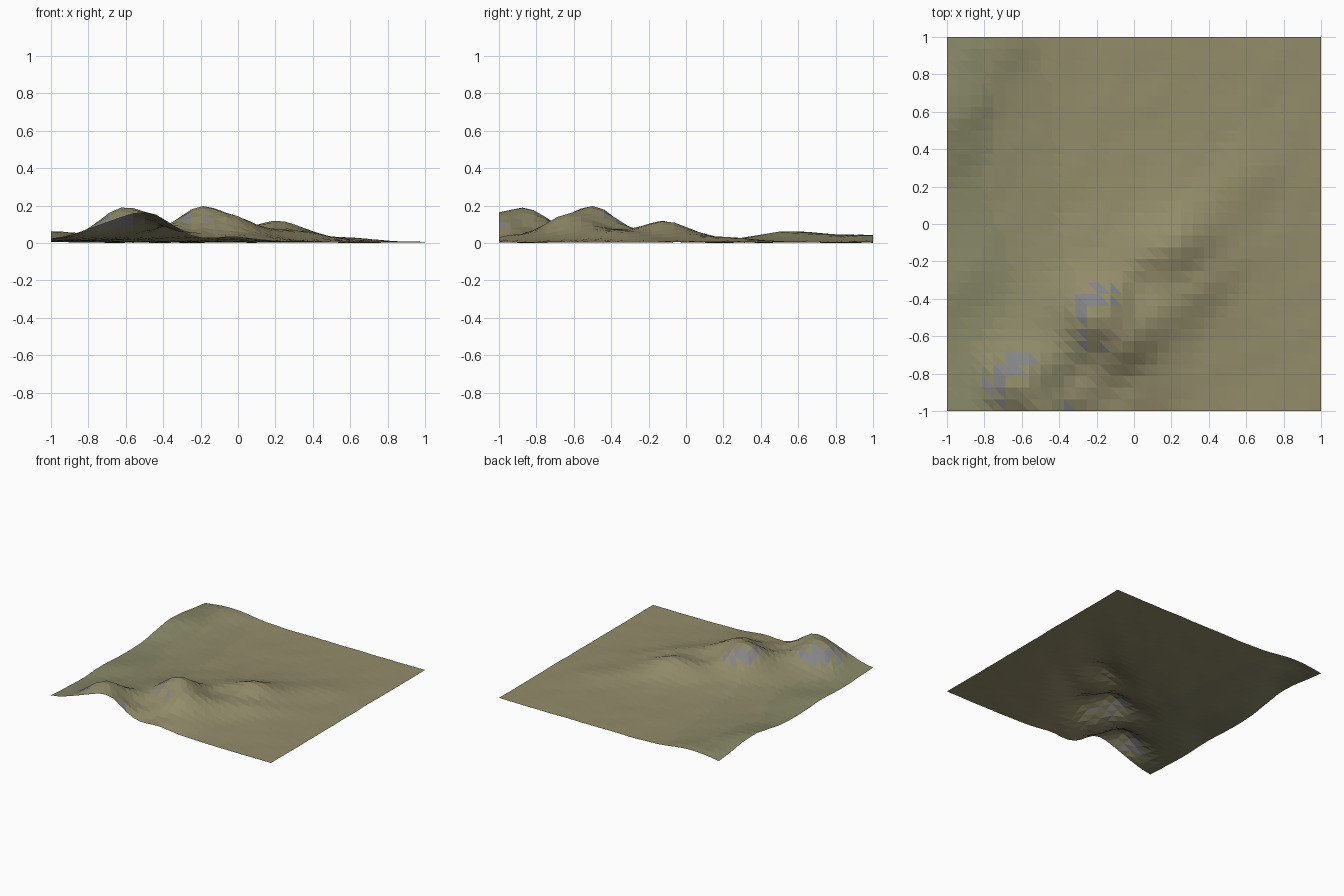
import bpy, bmesh, math
from mathutils import Vector, noise

if "Cube" in bpy.data.objects:
    bpy.data.objects.remove(bpy.data.objects["Cube"])

N = 32  # grid cells per side

# Hills and hollows: x, y, height, radius along, radius across, direction in degrees
BUMPS = [
    (-0.30, -0.70, 0.105, 0.60, 0.24, 48),   # broad mountain mass
    (-0.63, -0.85, 0.105, 0.12, 0.09, 40),   # west summit
    (-0.48, -1.00, 0.075, 0.10, 0.10, 40),   # front edge summit
    (-0.18, -0.50, 0.105, 0.12, 0.09, 40),   # main summit
    (-0.03, -0.65, 0.070, 0.12, 0.08, 40),   # east summit
    (0.22, -0.11, 0.070, 0.15, 0.10, 42),    # north-east shoulder
    (0.34, -0.36, 0.026, 0.18, 0.08, 40),
    (0.03, -0.92, 0.018, 0.16, 0.08, 40),
    (-0.35, -0.38, 0.022, 0.10, 0.07, 40),
    (0.58, 0.22, 0.015, 0.20, 0.10, 45),
    (-0.28, -0.80, -0.045, 0.14, 0.09, 40),  # gullies
    (-0.38, -0.62, -0.025, 0.10, 0.07, 40),
    (0.06, -0.33, -0.025, 0.14, 0.07, 40),
    (-0.18, -1.00, -0.028, 0.14, 0.09, 40),
    (-1.00, 0.57, 0.062, 0.22, 0.15, 60),    # far west hills
    (-0.75, 1.00, 0.035, 0.18, 0.16, 30),
    (-0.92, -0.28, 0.016, 0.18, 0.10, 40),
]


def height(x, y):
    z = 0.012
    for bx, by, h, ra, rc, deg in BUMPS:
        c, s = math.cos(math.radians(deg)), math.sin(math.radians(deg))
        a, b = (x - bx) * c + (y - by) * s, (y - by) * c - (x - bx) * s
        z += h * math.exp(-0.5 * ((a / ra) ** 2 + (b / rc) ** 2))
    # ripples running south-west to north-east, stronger on high ground
    a, b = (x + y) * 0.7, (y - x) * 0.7
    n = noise.noise(Vector((a * 4, b * 9, 1.7)))
    return z + n * (0.0025 + 0.09 * min(z, 0.12))


def material(name, rgb):
    m = bpy.data.materials.new(name)
    m.diffuse_color = (*rgb, 1)
    m.use_nodes = True
    m.node_tree.nodes["Principled BSDF"].inputs["Base Color"].default_value = m.diffuse_color
    return m


# Terrain sheet
bm = bmesh.new()
bmesh.ops.create_grid(bm, x_segments=N, y_segments=N, size=1)
for v in bm.verts:
    v.co.z = height(v.co.x, v.co.y)
low = min(v.co.z for v in bm.verts)
for v in bm.verts:
    v.co.z -= low
bmesh.ops.triangulate(bm, faces=bm.faces[:], quad_method='ALTERNATE')
bm.normal_update()

# Dry grass, greener grass to the west, rock on the steepest faces
for f in bm.faces:
    c = f.calc_center_median()
    g = noise.noise(Vector((c.x * 1.5, c.y * 1.5, 4))) * 0.4 - c.x
    f.material_index = 2 if g > 0.75 else 1 if g > 0.35 else 0
    f.smooth = False
for f in sorted(bm.faces, key=lambda f: f.normal.z)[:32]:
    f.material_index = 3

mesh = bpy.data.meshes.new("terrain")
bm.to_mesh(mesh)
bm.free()
for name, rgb in (("dry_grass", (0.29, 0.26, 0.145)),
                  ("mixed_grass", (0.265, 0.25, 0.14)),
                  ("green_grass", (0.24, 0.24, 0.135)),
                  ("rock", (0.23, 0.23, 0.24))):
    mesh.materials.append(material(name, rgb))
bpy.context.collection.objects.link(bpy.data.objects.new("terrain", mesh))
